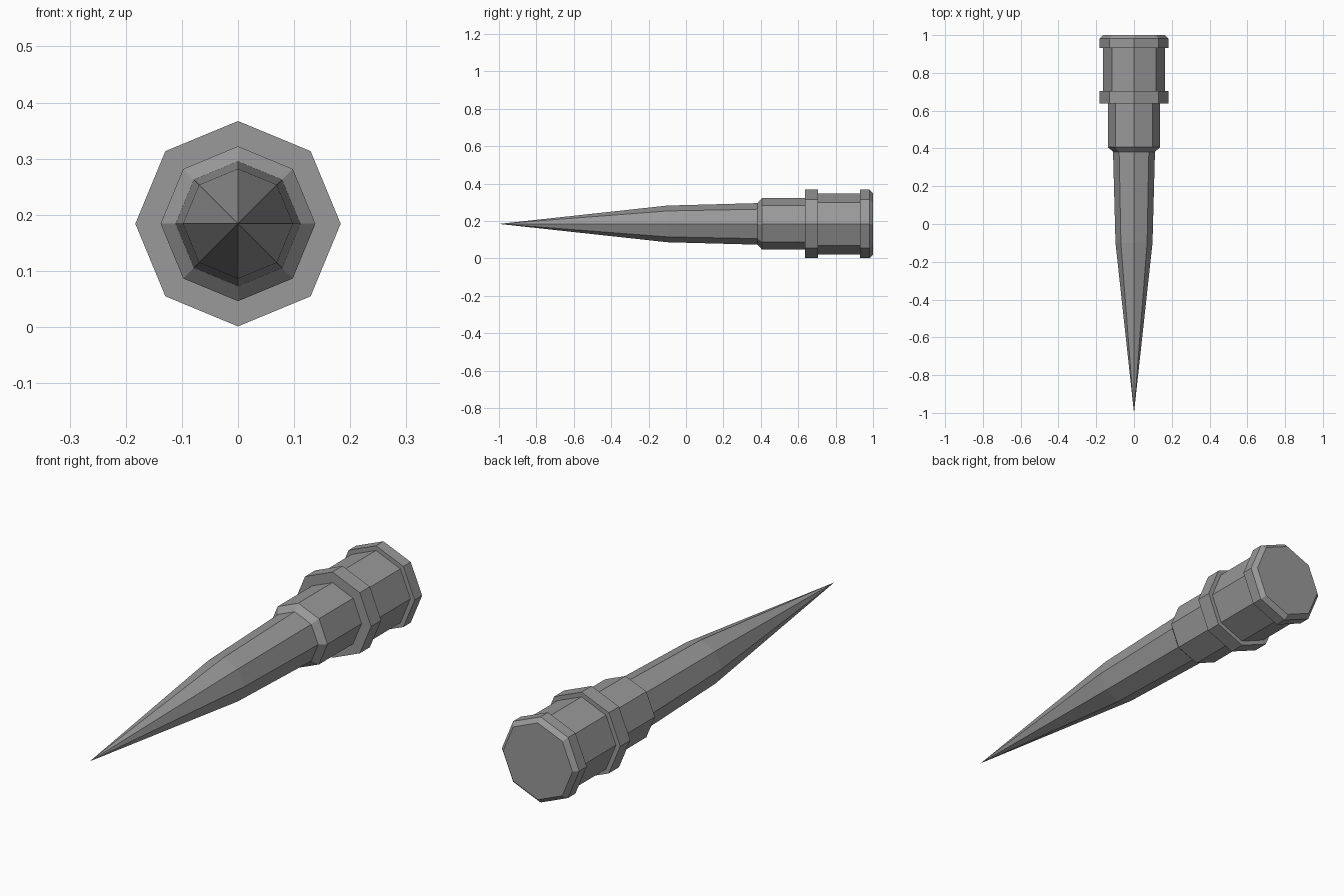
import bpy
import bmesh
from math import cos, sin, tau

SIDES = 8
AXIS_Z = 0.184

cube = bpy.data.objects.get("Cube")
if cube:
    bpy.data.objects.remove(cube, do_unlink=True)

grey = bpy.data.materials.new("plain grey")
grey.use_nodes = True
colour = (0.32, 0.32, 0.32, 1)
grey.diffuse_color = colour
grey.node_tree.nodes["Principled BSDF"].inputs["Base Color"].default_value = colour


def lathe(name, profile):
    """Octagonal turned part along y; profile holds (y, radius) from front to back."""
    bm = bmesh.new()
    rings = []
    for y, r in profile:
        count = SIDES if r else 1
        rings.append([bm.verts.new((r * cos(tau * i / SIDES), y,
                                    AXIS_Z + r * sin(tau * i / SIDES)))
                      for i in range(count)])
    for a, b in zip(rings, rings[1:]):
        for i in range(SIDES):
            j = (i + 1) % SIDES
            corners = [a[i % len(a)], a[j % len(a)], b[j % len(b)], b[i % len(b)]]
            bm.faces.new(list(dict.fromkeys(corners)))
    # Every face points away from the axis or along the step it closes
    for face in bm.faces:
        face.normal_update()
    bmesh.ops.reverse_faces(bm, faces=bm.faces[:])
    mesh = bpy.data.meshes.new(name)
    bm.to_mesh(mesh)
    bm.free()
    mesh.materials.append(grey)
    obj = bpy.data.objects.new(name, mesh)
    bpy.context.collection.objects.link(obj)
    return obj


# Tapered point
lathe("spike", [(-1, 0), (-0.1, 0.098), (0.382, 0.111)])
# Chamfered socket behind the point
lathe("sleeve", [(0.382, 0.111), (0.407, 0.138), (0.637, 0.138)])
# Raised ring with stepped shoulders
lathe("collar", [(0.637, 0.138), (0.637, 0.183), (0.705, 0.183), (0.705, 0.163)])
# Grip between the two rings
lathe("grip", [(0.705, 0.163), (0.931, 0.163)])
# Chamfered rim closed by a flat end
lathe("end_cap", [(0.931, 0.163), (0.931, 0.183), (0.981, 0.183), (1, 0.164), (1, 0)])
